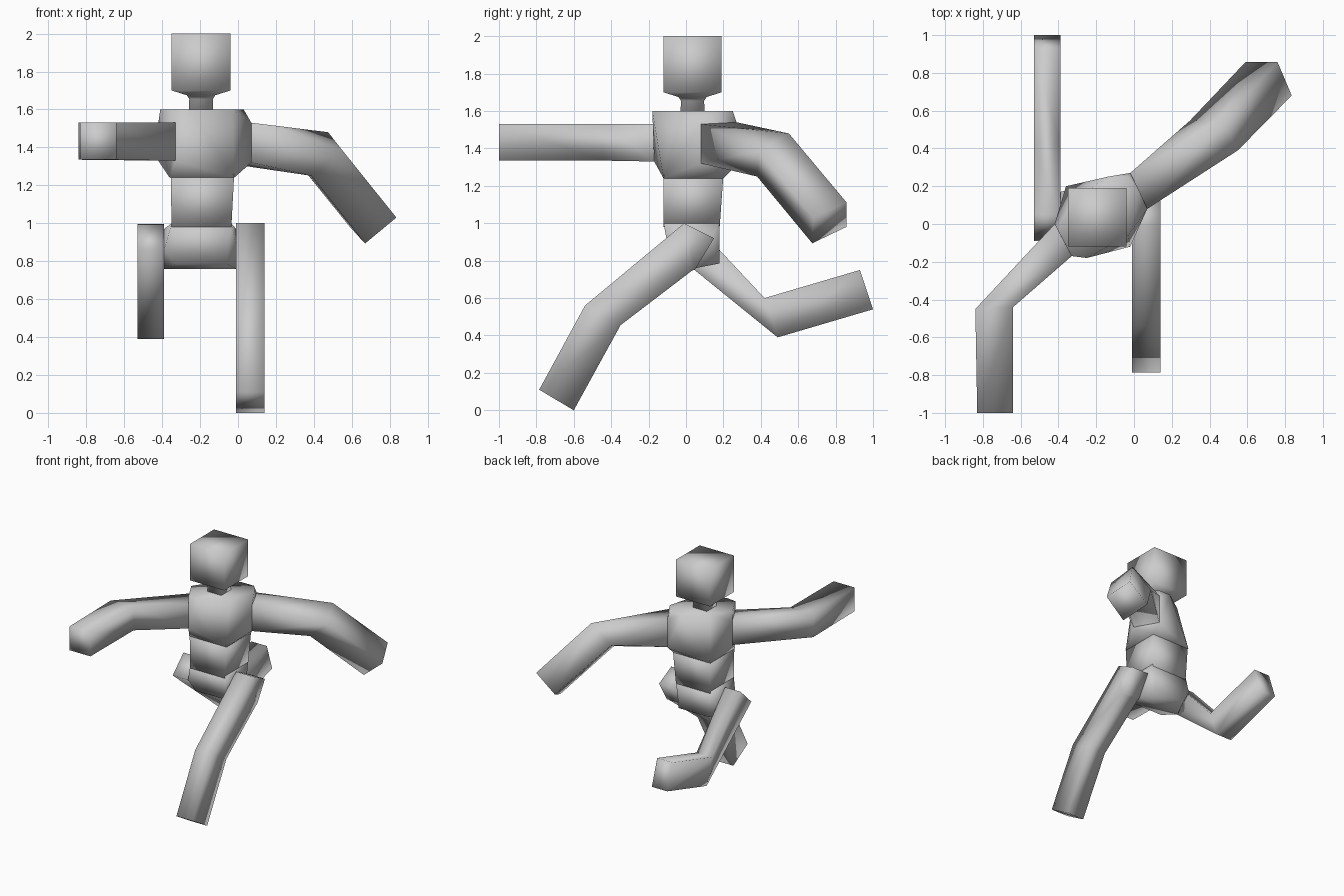
import bpy, bmesh

if "Cube" in bpy.data.objects:
    bpy.data.objects.remove(bpy.data.objects["Cube"])


def finish(name, bm):
    bmesh.ops.recalc_face_normals(bm, faces=bm.faces[:])
    for f in bm.faces:
        f.smooth = True
    mesh = bpy.data.meshes.new(name)
    bm.to_mesh(mesh)
    bm.free()
    ob = bpy.data.objects.new(name, mesh)
    bpy.context.collection.objects.link(ob)
    return ob


def loft(name, rings):
    """Closed tube through four-cornered rings."""
    bm = bmesh.new()
    loops = [[bm.verts.new(p) for p in ring] for ring in rings]
    for a, b in zip(loops, loops[1:]):
        for i in range(4):
            j = (i + 1) % 4
            bm.faces.new((a[i], a[j], b[j], b[i]))
    bm.faces.new(loops[0])
    bm.faces.new(loops[-1])
    return finish(name, bm)


def hull(name, points):
    bm = bmesh.new()
    for p in points:
        bm.verts.new(p)
    res = bmesh.ops.convex_hull(bm, input=bm.verts[:])
    loose = [v for v in bm.verts if not v.link_faces]
    bmesh.ops.delete(bm, geom=loose, context='VERTS')
    return finish(name, bm)


def square(z, x0, x1, y0, y1):
    return [(x0, y0, z), (x1, y0, z), (x1, y1, z), (x0, y1, z)]


def centred(z, r, cx=-0.195, cy=0.035):
    return square(z, cx - r, cx + r, cy - r, cy + r)


def leg(name, x0, x1, pairs):
    """Limb of constant width in x, given lower/upper (y, z) pairs."""
    loft(name, [[(x0, *a), (x1, *a), (x1, *b), (x0, *b)] for a, b in pairs])


def upright(pa, pb, z0, z1):
    return [(*pa, z0), (*pb, z0), (*pb, z1), (*pa, z1)]


# head and neck in one column
loft("head_and_neck", [centred(1.57, .065), centred(1.655, .062),
                       centred(1.675, .075), centred(1.70, .155),
                       centred(2.0, .155)])

# arm rings
left_root = upright((-.42, 0), (-.33, -.17), 1.33, 1.53)
left_elbow = upright((-.84, -.45), (-.64, -.44), 1.335, 1.53)
left_hand = upright((-.83, -1), (-.64, -1), 1.335, 1.53)
right_root = [(.07, .08, 1.53), (-.02, .27, 1.54), (-.02, .27, 1.31), (.07, .08, 1.32)]
right_elbow = [(.55, .39, 1.385), (.475, .55, 1.48), (.296, .547, 1.345), (.388, .38, 1.25)]
right_hand = [(.835, .68, 1.03), (.76, .857, 1.113), (.59, .857, .98), (.67, .675, .893)]
loft("left_arm", [left_root, left_elbow, left_hand])
loft("right_arm", [right_root, right_elbow, right_hand])

# twisted chest between the arm roots
chest_top = [(-.41, -.02), (-.33, -.17), (-.25, -.18), (-.03, -.06),
             (.03, .17), (-.03, .25), (-.14, .25), (-.31, .13)]
hull("chest", [(x, y, 1.6) for x, y in chest_top] + left_root + right_root
     + square(1.24, -.36, -.02, -.12, .2))

# waist
loft("waist", [square(.98, -.35, -.035, -.12, .18), square(1.26, -.355, -.02, -.12, .2)])

# pelvis between the hips
hip_left = [(-.39, y, z) for y, z in [(-.09, .86), (.05, .97), (.17, .89), (.04, .76)]]
hip_right = [(-.01, y, z) for y, z in [(-.03, .97), (.13, .92), (.05, .76), (-.08, .88)]]
hull("pelvis", square(1.0, -.35, -.035, -.12, .18) + hip_left + hip_right
     + square(.785, -.33, -.06, -.08, .18))

# legs in a running stride
leg("rear_leg", -.53, -.39, [((-.09, .86), (.05, .995)), ((.49, .39), (.42, .60)),
                             ((1.0, .54), (.93, .75))])
leg("front_leg", -.01, .14, [((.05, .755), (.15, .92)), ((.03, .745), (-.01, 1.0)),
                             ((-.35, .455), (-.54, .56)), ((-.60, 0), (-.785, .11))])
